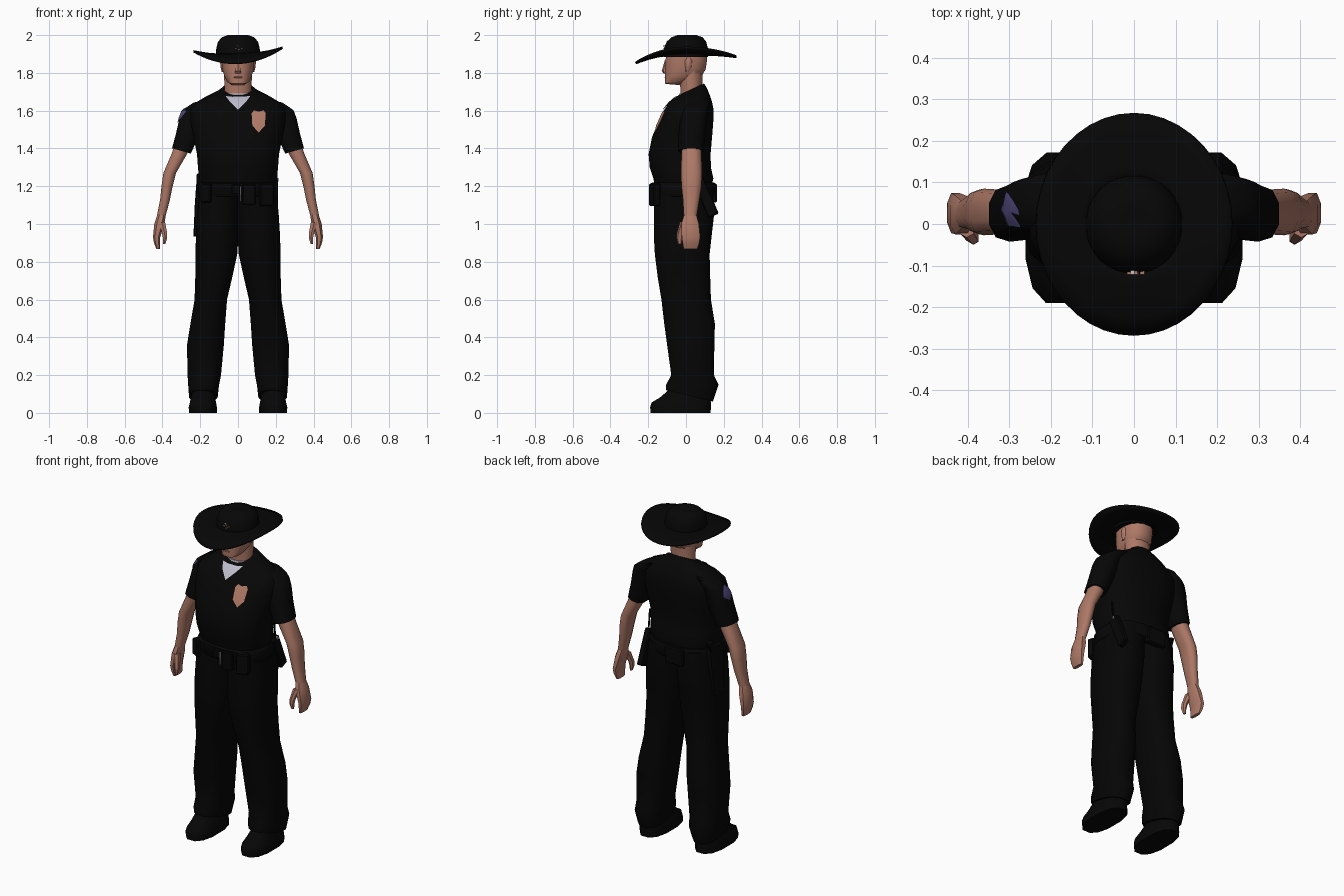
import bpy, bmesh, math
from mathutils import Vector, Euler
from mathutils.bvhtree import BVHTree


def mat(name, c):
    m = bpy.data.materials.new(name)
    m.diffuse_color = (*c, 1)
    return m


SHIRT = mat("black cloth", (0.002, 0.002, 0.002))
PANTS = mat("dark trousers", (0.0015, 0.0015, 0.0015))
LEATHER = mat("black leather", (0.002, 0.002, 0.0023))
SKIN = mat("skin", (0.42, 0.19, 0.135))
WHITE = mat("undershirt white", (0.5, 0.5, 0.6))
COPPER = mat("badge copper", (0.45, 0.2, 0.14))
PURPLE = mat("patch purple", (0.08, 0.065, 0.2))
SILVER = mat("silver", (0.55, 0.55, 0.55))


def finish(name, bm, m, smooth=40):
    bmesh.ops.recalc_face_normals(bm, faces=bm.faces)
    me = bpy.data.meshes.new(name)
    bm.to_mesh(me)
    bm.free()
    me.materials.append(m)
    ob = bpy.data.objects.new(name, me)
    bpy.context.collection.objects.link(ob)
    bpy.context.view_layer.objects.active = ob
    ob.select_set(True)
    if smooth:
        bpy.ops.object.shade_smooth_by_angle(angle=math.radians(smooth))
    ob.select_set(False)
    return ob


def loft(name, rings, m, side=1, n=12, p=2.5, smooth=50):
    """rings: z, x0, x1, y0, y1 [, rise along x, rise along y]"""
    bm = bmesh.new()
    loops = []
    k = math.cos(math.pi / n) ** (2 / p)
    for r in rings:
        z, x0, x1, y0, y1, dx, dy = (list(r) + [0, 0])[:7]
        loop = []
        for i in range(n):
            a = 2 * math.pi * (i + 0.5) / n
            c, s = math.cos(a), math.sin(a)
            u = math.copysign(abs(c) ** (2 / p), c) / k
            v = math.copysign(abs(s) ** (2 / p), s) / k
            loop.append(bm.verts.new((side * ((x0 + x1) / 2 + u * (x1 - x0) / 2),
                                      (y0 + y1) / 2 + v * (y1 - y0) / 2, z + dx * u + dy * v)))
        loops.append(loop)
    for a, b in zip(loops, loops[1:]):
        for i in range(n):
            j = (i + 1) % n
            bm.faces.new((a[i], a[j], b[j], b[i]))
    bm.faces.new(loops[0])
    bm.faces.new(loops[-1])
    return finish(name, bm, m, smooth)


def box(name, loc, size, m, rot=(0, 0, 0), bevel=0.006):
    bm = bmesh.new()
    bmesh.ops.create_cube(bm, size=1)
    for v in bm.verts:
        v.co = Vector(v.co[i] * size[i] for i in range(3))
    if bevel:
        bmesh.ops.bevel(bm, geom=bm.edges[:], offset=bevel, segments=1, affect='EDGES')
    R = Euler(rot).to_matrix()
    for v in bm.verts:
        v.co = R @ v.co + Vector(loc)
    return finish(name, bm, m, 0)


def decal(name, target, pts, direction, m, lift=0.005):
    """Thin plate laid on a surface; pts are (across, z)."""
    bm0 = bmesh.new()
    bm0.from_mesh(target.data)
    tree = BVHTree.FromBMesh(bm0)
    d = Vector(direction)
    cx = sum(q[0] for q in pts) / len(pts)
    cz = sum(q[1] for q in pts) / len(pts)

    def hit(a, z):
        o = Vector((a, 0, z)) if abs(d.y) > 0.5 else Vector((0, a, z))
        h = tree.ray_cast(o - d * 2, d)[0]
        if h is None:
            h = tree.find_nearest(o - d * 0.2)[0]
        return h - d * lift
    bm = bmesh.new()
    rings = [[bm.verts.new(hit(cx + (a - cx) * f, cz + (z - cz) * f)) for a, z in pts]
             for f in (1, 0.75, 0.5, 0.25)]
    mid = bm.verts.new(hit(cx, cz))
    n = len(pts)
    for i in range(n):
        j = (i + 1) % n
        for a, b in zip(rings, rings[1:]):
            bm.faces.new((a[i], a[j], b[j], b[i]))
        bm.faces.new((rings[-1][i], rings[-1][j], mid))
    bm0.free()
    ob = finish(name, bm, m)
    # make sure the plate faces outward
    if sum((f.normal.dot(d) * f.area for f in ob.data.polygons)) > 0:
        ob.data.flip_normals()
    return ob


# shirt body
shirt = loft("shirt", [
    (1.19, -.19, .19, -.165, .13), (1.24, -.206, .206, -.172, .145),
    (1.30, -.212, .212, -.192, .132), (1.37, -.217, .217, -.198, .13),
    (1.46, -.235, .235, -.18, .138), (1.55, -.252, .252, -.142, .145),
    (1.61, -.25, .25, -.112, .145), (1.645, -.22, .22, -.085, .138),
    (1.675, -.165, .165, -.062, .125, 0, .01), (1.7, -.105, .105, -.05, .108, 0, .025),
    (1.712, -.084, .084, -.042, .095, 0, .032)], SHIRT, n=16)

# sleeves, arms and hands
for s, w in ((1, "left"), (-1, "right")):
    sleeve = loft(w + "_sleeve", [
        (1.655, .13, .235, .01, .12, -.012), (1.637, .14, .268, .0, .122, -.016),
        (1.61, .15, .294, -.012, .116, -.008), (1.56, .18, .31, -.028, .11),
        (1.48, .2, .328, -.036, .1), (1.387, .25, .349, -.04, .09, .014)], SHIRT, s, n=10)
    loft(w + "_arm", [
        (1.45, .245, .325, -.02, .075), (1.37, .27, .352, -.022, .08),
        (1.27, .328, .395, -.025, .083), (1.2, .346, .405, -.022, .08),
        (1.13, .36, .412, -.015, .07), (1.04, .384, .43, -.01, .055)], SKIN, s, n=10, smooth=60)
    loft(w + "_hand", [
        (1.05, .382, .427, -.01, .055), (1.0, .39, .443, -.025, .068),
        (.93, .412, .45, -.022, .075), (.9, .413, .445, -.018, .07),
        (.868, .412, .432, -.012, .06)], SKIN, s, n=8)
    loft(w + "_thumb", [
        (1.01, .386, .42, -.03, .01), (.95, .375, .402, -.047, -.015),
        (.925, .375, .397, -.048, -.02), (.895, .385, .397, -.042, -.025)], SKIN, s, n=6)
    if s < 0:
        decal("sleeve_patch", sleeve, [(-.008, 1.597), (.033, 1.617), (.07, 1.6), (.078, 1.565),
                                       (.035, 1.535), (-.005, 1.56)], (1, 0, 0), PURPLE)
    # trouser leg with overlapping hip, and shoe
    loft(w + "_trouser_leg", [
        (1.2, -.01, .2, -.165, .14), (1.06, -.005, .215, -.17, .15),
        (.93, -.002, .223, -.17, .135), (.84, .004, .225, -.165, .125),
        (.72, .03, .226, -.15, .128), (.6, .058, .23, -.13, .132),
        (.47, .068, .252, -.115, .153), (.36, .075, .27, -.1, .15),
        (.2, .09, .267, -.078, .148), (.15, .1, .264, -.105, .172),
        (.09, .108, .259, -.105, .142, 0, -.03)], PANTS, s, n=12)
    loft(w + "_shoe", [
        (0, .112, .26, -.187, .13), (.03, .112, .261, -.19, .132),
        (.055, .116, .255, -.182, .132), (.08, .122, .25, -.14, .128),
        (.11, .13, .245, -.105, .128), (.15, .14, .24, -.07, .12)], LEATHER, s, n=12)
    # ear
    loft(w + "_ear", [(1.805, .075, .086, -.002, .014), (1.83, .077, .092, -.002, .026),
                      (1.865, .077, .096, -.004, .03), (1.88, .077, .09, .004, .024)], SKIN, s, n=6)
    # collar flap
    decal(w + "_collar", shirt, [(s * .08, 1.685), (s * .06, 1.655), (s * .02, 1.6),
                                 (s * .06, 1.605), (s * .1, 1.665)], (0, 1, 0), SHIRT, .008)

# neck, undershirt collar and head
loft("neck", [(1.64, -.074, .074, -.03, .085), (1.72, -.072, .072, -.03, .085),
              (1.82, -.074, .074, -.04, .09)], SKIN, p=2)
loft("undershirt_collar", [(1.65, -.077, .077, -.044, .08), (1.692, -.075, .075, -.035, .08)],
     WHITE, p=2)
loft("head", [
    (1.738, -.035, .035, -.1, -.03, 0, -.003), (1.755, -.058, .058, -.11, .03, 0, .012),
    (1.785, -.073, .073, -.111, .085), (1.82, -.083, .083, -.108, .104),
    (1.87, -.087, .087, -.108, .112), (1.93, -.086, .086, -.1, .108)], SKIN, n=16, p=2.3)
loft("nose", [(1.797, -.014, .014, -.116, -.09), (1.81, -.017, .017, -.127, -.09),
              (1.83, -.012, .012, -.121, -.09), (1.865, -.009, .009, -.111, -.09)], SKIN, n=6)
box("lips", (0, -.11, 1.777), (.046, .006, .007), SKIN, bevel=.002)

# undershirt and chest badge
decal("undershirt", shirt, [(-.066, 1.678), (-.03, 1.675), (.03, 1.675), (.066, 1.678),
                            (.045, 1.65), (0, 1.605), (-.045, 1.65)], (0, 1, 0), WHITE, .007)
decal("chest_badge", shirt, [(.072, 1.587), (.085, 1.602), (.11, 1.595), (.135, 1.602),
                             (.147, 1.587), (.142, 1.52), (.11, 1.485), (.076, 1.52)],
      (0, 1, 0), COPPER, .006)

# hat brim: a saddle, raised at the sides and drooping at the front
bm = bmesh.new()
N, loops = 40, []
for t in (0, .25, .5, .75, 1):
    loop = []
    for i in range(N):
        a = 2 * math.pi * i / N
        c, s = math.cos(a), math.sin(a)
        x, y = c * (.1 + .136 * t), s * (.1 + .167 * t)
        droop = .048 if s < 0 else .015
        z = 1.9 + t ** 1.5 * (.024 * c * c - droop * s * s) + .04 * x
        loop.append(bm.verts.new((x, y, z)))
    loops.append(loop)
for a, b in zip(loops, loops[1:]):
    for i in range(N):
        j = (i + 1) % N
        bm.faces.new((a[i], a[j], b[j], b[i]))
brim = finish("hat_brim", bm, SHIRT)
sol = brim.modifiers.new("thickness", 'SOLIDIFY')
sol.thickness = .012
sol.offset = 0

# hat crown
loft("hat_crown", [
    (1.885, -.117, .117, -.12, .117), (1.93, -.115, .115, -.117, .116),
    (1.965, -.106, .106, -.102, .107), (1.988, -.086, .086, -.078, .088),
    (2.0, -.055, .055, -.045, .055), (1.995, -.025, .025, -.02, .03)], SHIRT, n=28, p=2.05)
# small bright marks of the hat badge
for k, (dx, dz, m) in enumerate(((-.014, 0, COPPER), (.002, .007, COPPER), (.018, 0, COPPER),
                                 (.004, -.009, COPPER), (-.006, .013, SILVER))):
    box(f"hat_badge_{k}", (.002 + dx, -.117, 1.931 + dz), (.01, .009, .004), m, bevel=0)

# belt, buckle and gear
loft("belt", [(1.145, -.207, .207, -.18, .15), (1.15, -.211, .211, -.186, .155),
              (1.215, -.21, .21, -.186, .153), (1.22, -.206, .206, -.178, .15)], LEATHER, n=16)
box("belt_buckle", (-.01, -.187, 1.183), (.05, .01, .055), LEATHER)
box("buckle_edge", (.013, -.191, 1.16), (.006, .006, .075), SILVER, bevel=0)
box("front_pouch", (.058, -.176, 1.155), (.07, .035, .11), LEATHER)
box("left_front_pouch", (.15, -.165, 1.155), (.075, .04, .12), LEATHER, (0, 0, .35))
box("right_front_pouch", (-.165, -.15, 1.165), (.06, .04, .1), LEATHER, (0, 0, -.5))
box("back_pouch", (-.03, .146, 1.165), (.12, .035, .1), LEATHER)
loft("holster", [(.935, .2, .236, -.03, .05), (1.1, .195, .229, -.045, .07),
                 (1.2, .185, .222, -.05, .075), (1.225, .185, .219, -.04, .07)], LEATHER, -1, n=8, p=5)
box("pistol_grip", (-.207, .06, 1.235), (.024, .04, .06), LEATHER, (-.4, 0, 0))
box("radio", (.195, .105, 1.14), (.036, .06, .21), LEATHER, (.4, 0, 0))
box("radio_knob", (.208, .075, 1.235), (.014, .014, .018), SILVER, bevel=.002)
box("radio_antenna", (.205, .06, 1.29), (.007, .007, .12), LEATHER, (.1, 0, 0), 0)
